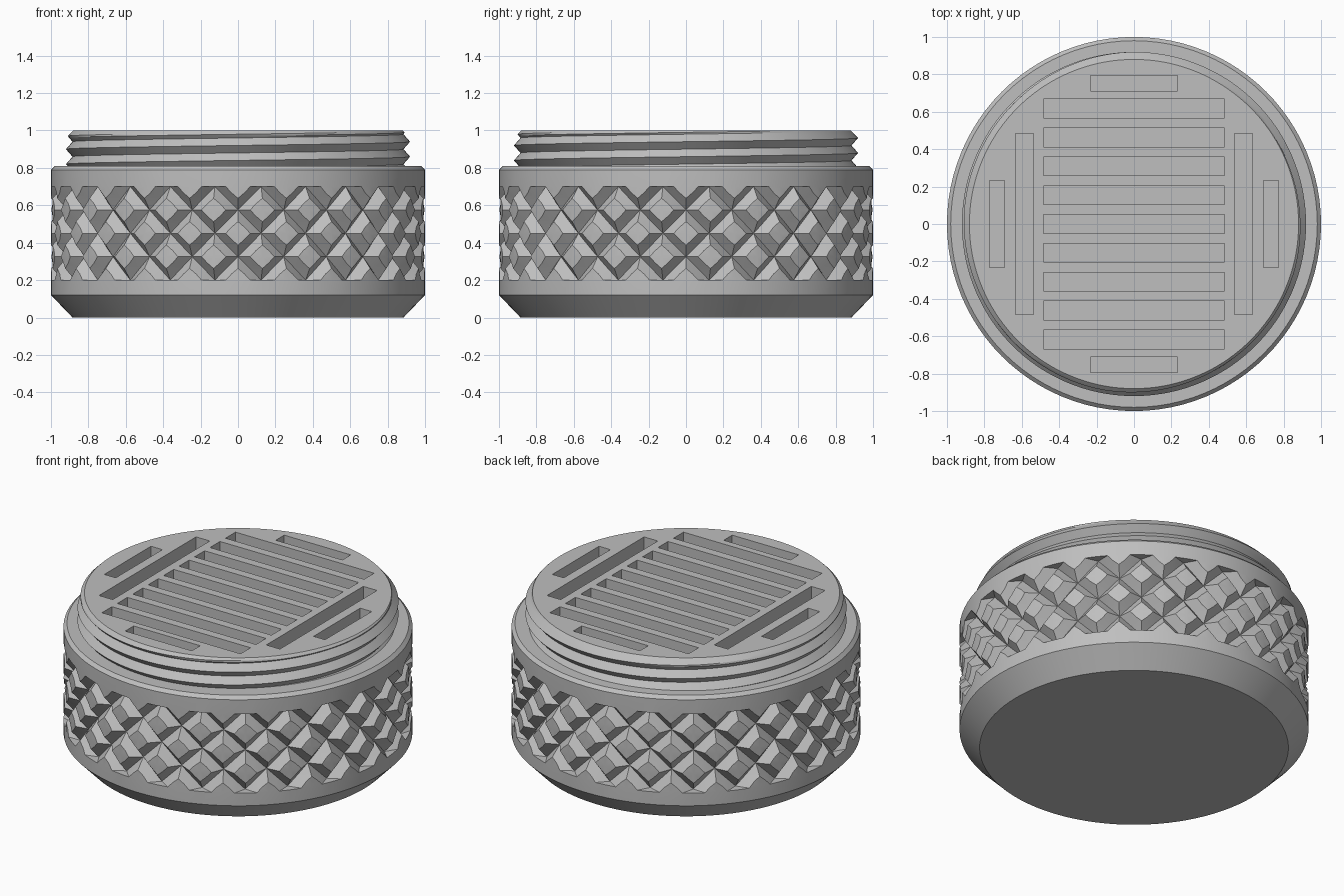
import bpy, bmesh, math

if "Cube" in bpy.data.objects:
    bpy.data.objects.remove(bpy.data.objects["Cube"])

grey = bpy.data.materials.new("matte grey")
grey.diffuse_color = (0.52, 0.52, 0.52, 1)
grey.use_nodes = True
grey.node_tree.nodes["Principled BSDF"].inputs["Base Color"].default_value = grey.diffuse_color


def add_object(name, bm):
    bmesh.ops.recalc_face_normals(bm, faces=bm.faces[:])
    mesh = bpy.data.meshes.new(name)
    bm.to_mesh(mesh)
    bm.free()
    mesh.materials.append(grey)
    obj = bpy.data.objects.new(name, mesh)
    bpy.context.collection.objects.link(obj)
    return obj


# Knurl: 24 diamonds around, two crossing sets of V grooves
COUNT, SEGS = 24, 96
Z_MID, Z_STEP, DEPTH = 0.45, 0.25, 0.055


def groove(t):
    distance = abs((t % 1.0) - 0.5)
    return max(0.0, 1 - distance / 0.25)


def knurl_radius(angle, z):
    u = angle * COUNT / math.tau
    v = (z - Z_MID) / Z_STEP
    return 1 - DEPTH * max(groove(u + v), groove(u - v))


def point(angle, radius, z):
    return (radius * math.cos(angle), radius * math.sin(angle), z)


# Body: (z, radius) rings, where None means a knurled ring
rings = [(0, 0.885), (0.12, 1), (0.2, 1)]
rings += [(0.2 + 0.0625 * k, None) for k in range(9)]
rings += [(0.7, 1), (0.79, 1), (0.81, 0.98)]

bm = bmesh.new()
grid = []
for z, radius in rings:
    row = []
    for i in range(SEGS):
        a = math.tau * i / SEGS
        row.append(bm.verts.new(point(a, radius or knurl_radius(a, z), z)))
    grid.append(row)
knurl_faces = []
for k in range(len(rings) - 1):
    for i in range(SEGS):
        n = (i + 1) % SEGS
        face = bm.faces.new((grid[k][i], grid[k][n], grid[k + 1][n], grid[k + 1][i]))
        if rings[k][1] is None and rings[k + 1][1] is None:
            knurl_faces.append(face)
bm.faces.new(grid[0][::-1])
bm.faces.new(grid[-1])
# A centre point in each knurl cell carries the diagonal groove edges
for vert in bmesh.ops.poke(bm, faces=knurl_faces)["verts"]:
    a = math.atan2(vert.co.y, vert.co.x)
    vert.co = point(a, knurl_radius(a, vert.co.z), vert.co.z)
bmesh.ops.remove_doubles(bm, verts=bm.verts[:], dist=1e-5)
body = add_object("knurled_body", bm)

# Threaded neck: helical V thread with a lead-in bevel, trimmed flat at both ends
PITCH, PER_TURN, TSEGS, ROWS = 0.08, 8, 144, 41
ROOT, CREST = 0.885, 0.92
bm = bmesh.new()
grid = []
for j in range(ROWS):
    wave = abs((j % PER_TURN) / PER_TURN - 0.5) * 2
    row = []
    for i in range(TSEGS):
        z = 0.70 + PITCH * (j / PER_TURN + i / TSEGS)
        radius = min(ROOT + (CREST - ROOT) * wave, 0.88 + 1.0 - z)
        row.append(bm.verts.new(point(math.tau * i / TSEGS, radius, z)))
    grid.append(row)
for j in range(ROWS - 1):
    for i in range(TSEGS):
        if i < TSEGS - 1:
            bm.faces.new((grid[j][i], grid[j][i + 1], grid[j + 1][i + 1], grid[j + 1][i]))
        elif j + PER_TURN + 1 < ROWS:
            bm.faces.new((grid[j][i], grid[j + PER_TURN][0],
                          grid[j + PER_TURN + 1][0], grid[j + 1][i]))
for z, up in ((0.8, -1), (1.0, 1)):
    bmesh.ops.bisect_plane(bm, geom=bm.verts[:] + bm.edges[:] + bm.faces[:], dist=1e-5,
                           plane_co=(0, 0, z), plane_no=(0, 0, up), clear_outer=True)
    rim = [e for e in bm.edges if e.is_boundary
           and all(abs(v.co.z - z) < 1e-4 for v in e.verts)]
    bmesh.ops.edgeloop_fill(bm, edges=rim)
neck = add_object("threaded_neck", bm)

# Card slots: (x, y, half width, half length, floor height)
slots = [(0, 0.1543 * k, 0.485, 0.05, 0.3) for k in range(-4, 5)]
for s in (-1, 1):
    slots += [(s * 0.585, 0, 0.048, 0.485, 0.3),
              (s * 0.732, 0, 0.04, 0.233, 0.6),
              (0, s * 0.752, 0.233, 0.042, 0.6)]
bm = bmesh.new()
for x, y, hx, hy, floor in slots:
    for vert in bmesh.ops.create_cube(bm, size=2)["verts"]:
        vert.co = (x + vert.co.x * hx, y + vert.co.y * hy, floor if vert.co.z < 0 else 1.1)
cutter = add_object("slot_cutter", bm)
cutter.hide_render = True

# Cut the slots and shade
for obj in (body, neck):
    bpy.ops.object.select_all(action='DESELECT')
    obj.select_set(True)
    bpy.context.view_layer.objects.active = obj
    cut = obj.modifiers.new("slots", 'BOOLEAN')
    cut.operation, cut.solver, cut.object = 'DIFFERENCE', 'EXACT', cutter
    bpy.ops.object.modifier_apply(modifier=cut.name)
    bpy.ops.object.shade_smooth_by_angle(angle=math.radians(20))
bpy.data.objects.remove(cutter)
